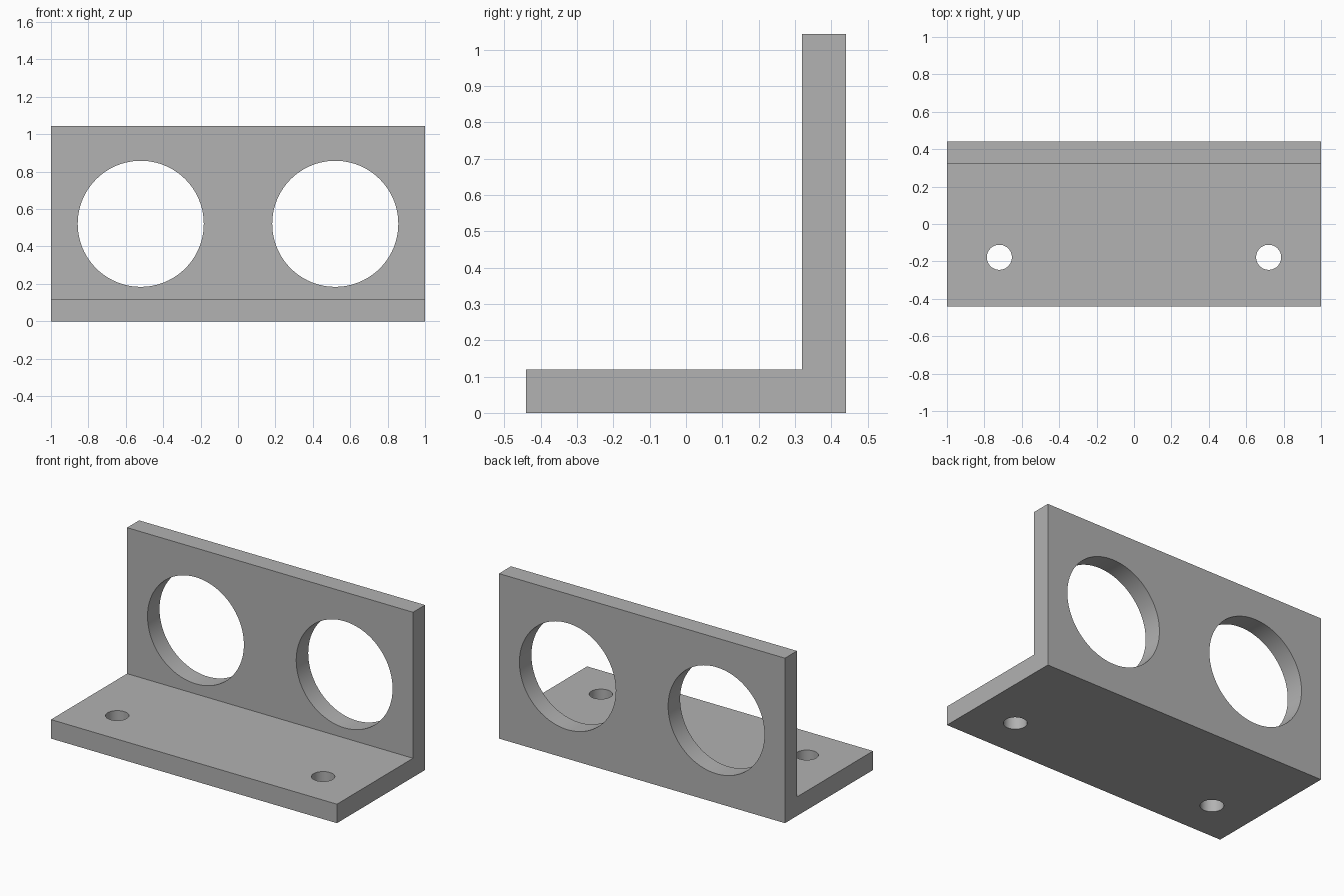
import bpy
import bmesh
from math import pi

default = bpy.data.objects.get("Cube")
if default:
    bpy.data.objects.remove(default, do_unlink=True)

HALF_X, HALF_Y, HEIGHT, THICK = 1.0, 0.44, 1.043, 0.12

# Plain grey finish
grey = bpy.data.materials.new("plain grey")
grey.use_nodes = True
color = (0.445, 0.445, 0.445, 1)
grey.diffuse_color = color
grey.node_tree.nodes["Principled BSDF"].inputs["Base Color"].default_value = color

# L-shaped profile extruded along the width
inner = HALF_Y - THICK
profile = [(-HALF_Y, 0), (HALF_Y, 0), (HALF_Y, HEIGHT),
           (inner, HEIGHT), (inner, THICK), (-HALF_Y, THICK)]
bm = bmesh.new()
face = bm.faces.new([bm.verts.new((-HALF_X, y, z)) for y, z in profile])
extruded = bmesh.ops.extrude_face_region(bm, geom=[face])
moved = [v for v in extruded["geom"] if isinstance(v, bmesh.types.BMVert)]
bmesh.ops.translate(bm, verts=moved, vec=(2 * HALF_X, 0, 0))
bmesh.ops.recalc_face_normals(bm, faces=bm.faces)
mesh = bpy.data.meshes.new("angle_bracket")
bm.to_mesh(mesh)
bm.free()
mesh.materials.append(grey)
bracket = bpy.data.objects.new("angle_bracket", mesh)
bpy.context.collection.objects.link(bracket)
bpy.ops.object.select_all(action='DESELECT')


def drill(name, radius, location, rotation, sides):
    """Cut a round through-hole in the bracket."""
    bpy.ops.mesh.primitive_cylinder_add(vertices=sides, radius=radius, depth=3 * THICK,
                                        location=location, rotation=rotation)
    cutter = bpy.context.object
    cutter.name = name
    cutter.hide_render = True
    cutter.data.materials.append(grey)
    cut = bracket.modifiers.new(name, 'BOOLEAN')
    cut.operation = 'DIFFERENCE'
    cut.solver = 'EXACT'
    cut.object = cutter
    bpy.context.view_layer.objects.active = bracket
    bpy.ops.object.modifier_apply(modifier=cut.name)
    bpy.data.objects.remove(cutter, do_unlink=True)


# Large wall openings and small base screw holes, mirrored left and right
for label, side in (("left", 1), ("right", -1)):
    drill(label + "_wall_opening", 0.337,
          (side * 0.52, HALF_Y - THICK / 2, 0.521), (pi / 2, 0, 0), 96)
    drill(label + "_screw_hole", 0.067,
          (side * 0.72, -0.178, THICK / 2), (0, 0, 0), 48)

# Smooth hole walls, sharp bracket edges
bracket.select_set(True)
bpy.context.view_layer.objects.active = bracket
bpy.ops.object.shade_smooth_by_angle(angle=pi / 6)
